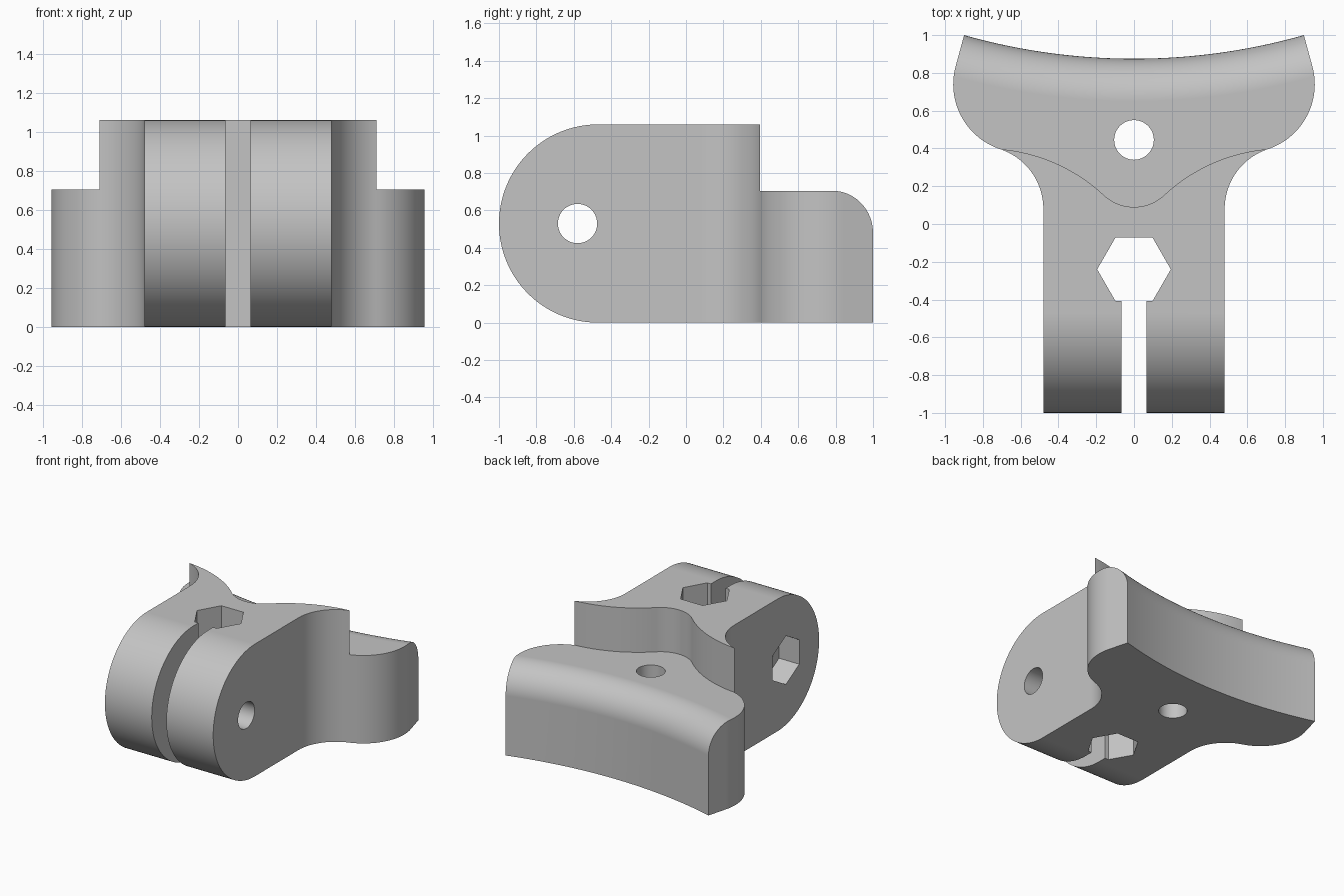
import bpy, bmesh
from math import sin, cos, pi, radians, atan2
from mathutils import Vector

if "Cube" in bpy.data.objects:
    bpy.data.objects.remove(bpy.data.objects["Cube"])

grey = bpy.data.materials.new("plain grey")
grey.use_nodes = True
colour = (0.55, 0.55, 0.55, 1)
grey.diffuse_color = colour
grey.node_tree.nodes["Principled BSDF"].inputs["Base Color"].default_value = colour


def loft(name, rings):
    """Closed solid through rings of equal point count."""
    bm = bmesh.new()
    rows = [[bm.verts.new(p) for p in ring] for ring in rings]
    n = len(rows[0])
    for a, b in zip(rows, rows[1:]):
        for i in range(n):
            j = (i + 1) % n
            bm.faces.new((a[i], a[j], b[j], b[i]))
    bm.faces.new(rows[0])
    bm.faces.new(rows[-1])
    bmesh.ops.recalc_face_normals(bm, faces=bm.faces)
    mesh = bpy.data.meshes.new(name)
    bm.to_mesh(mesh)
    bm.free()
    mesh.materials.append(grey)
    ob = bpy.data.objects.new(name, mesh)
    bpy.context.collection.objects.link(ob)
    return ob


def prism_z(name, pts, z0, z1):
    return loft(name, [[(x, y, z) for x, y in pts] for z in (z0, z1)])


def prism_x(name, pts, x0, x1):
    return loft(name, [[(x, y, z) for y, z in pts] for x in (x0, x1)])


def arc(cx, cy, r, a0, a1, n):
    return [(cx + r * cos(a0 + (a1 - a0) * i / n), cy + r * sin(a0 + (a1 - a0) * i / n))
            for i in range(n + 1)]


def circle(cx, cy, r, n, turn=0.0):
    return arc(cx, cy, r, turn, turn + 2 * pi, n)[:-1]


def mirrored(half):
    """Outline from its +x half, without doubling points on the axis."""
    return half + [(-x, y) for x, y in reversed(half) if x > 1e-6]


def combine(target, tool, operation):
    mod = target.modifiers.new(operation, "BOOLEAN")
    mod.operation, mod.solver, mod.object = operation, "EXACT", tool
    bpy.context.view_layer.objects.active = target
    bpy.ops.object.modifier_apply(modifier=mod.name)
    bpy.data.objects.remove(tool)


HEIGHT, STEP = 1.06, 0.705

# Body plan: straight stem, concave neck and round lobes
lobe, lobe_r = Vector((0.595, 0.74)), 0.362
neck, neck_r = Vector((0.813, 0.08)), 0.333
d = neck - lobe
meet = atan2(d.y, d.x)
half = [(0.48, -1.2)]
half += arc(neck.x, neck.y, neck_r, pi, meet + pi, 24)
half += arc(lobe.x, lobe.y, lobe_r, meet, radians(15.7), 32)[1:]
half += [(0.845, 1.2)]
body = prism_z("clamp_body", mirrored(half), -0.2, 1.3)

# Side profile: full round nose
nose = arc(-0.47, HEIGHT / 2, HEIGHT / 2, pi / 2, 3 * pi / 2, 64)
combine(body, prism_x("nose_profile", nose + [(1.5, 0), (1.5, HEIGHT)], -1.5, 1.5), "INTERSECT")

# Rear step with a wavy wall
bowl, bowl_r = Vector((0, 0.324)), 0.234
wave, wave_r = Vector((0.787, -0.52)), 0.92
d = wave - bowl
meet = atan2(d.y, d.x)
half = arc(bowl.x, bowl.y, bowl_r, -pi / 2, meet, 16)
half += arc(wave.x, wave.y, wave_r, meet + pi, pi / 2, 28)[1:]
half += [(1.3, 0.4), (1.3, 1.6)]
combine(body, prism_z("step_cutter", mirrored(half), STEP, 1.6), "DIFFERENCE")

# Concave rear saddle with a rounded top edge
R, CY, F = 3.3025, 4.1775, 0.225
profile = [(2.5, -0.3), (R, -0.3)]
profile += arc(R + F, STEP - F, F, pi, pi / 2, 20) + [(R + F, 0.9), (2.5, 0.9)]
rings = []
for i in range(65):
    a = radians(-24 + 48 * i / 64)
    rings.append([(r * sin(a), CY - r * cos(a), z) for r, z in profile])
combine(body, loft("saddle_cutter", rings), "DIFFERENCE")

# Upright hole, hexagonal opening and front slot
combine(body, prism_z("upright_hole", circle(0, 0.445, 0.105, 48), -0.5, 1.5), "DIFFERENCE")
combine(body, prism_z("hex_opening", circle(0, -0.24, 0.195, 6), -0.5, 1.5), "DIFFERENCE")
slot = [(-0.065, -1.5), (0.065, -1.5), (0.065, -0.24), (-0.065, -0.24)]
combine(body, prism_z("front_slot", slot, -0.5, 1.5), "DIFFERENCE")

# Cross bolt hole with a nut pocket on one side
combine(body, prism_x("bolt_hole", circle(-0.58, HEIGHT / 2, 0.105, 48), -1, 1), "DIFFERENCE")
combine(body, prism_x("nut_pocket", circle(-0.58, HEIGHT / 2, 0.195, 6, pi / 2), -1, -0.3), "DIFFERENCE")

# Smooth curved faces, keep crisp edges
bpy.ops.object.select_all(action="DESELECT")
body.select_set(True)
bpy.context.view_layer.objects.active = body
bpy.ops.object.shade_smooth_by_angle(angle=radians(30))
weighted = body.modifiers.new("weighted_normals", "WEIGHTED_NORMAL")
weighted.keep_sharp = True
